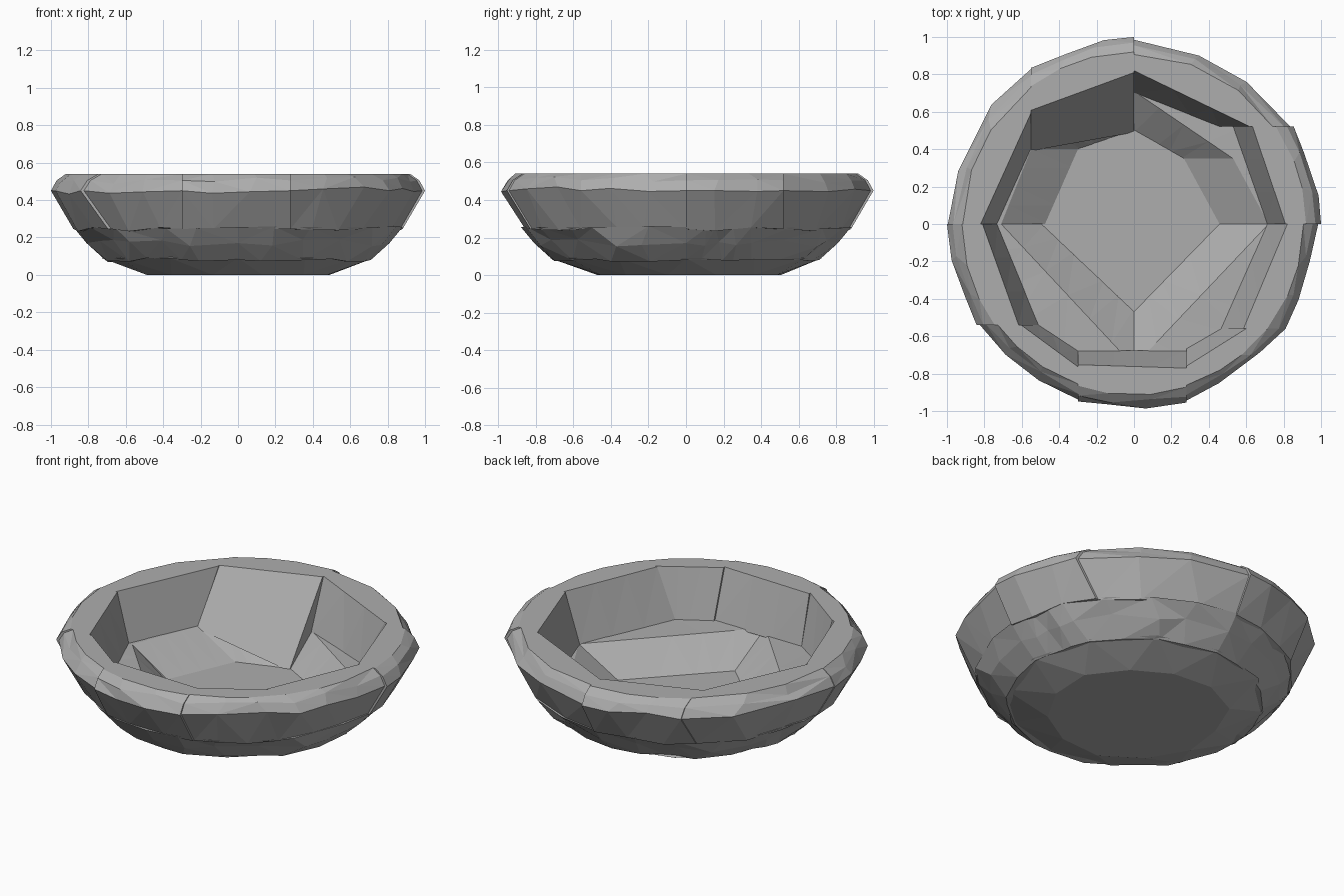
import bpy, bmesh, math, random

random.seed(7)
if "Cube" in bpy.data.objects:
    bpy.data.objects.remove(bpy.data.objects["Cube"])

stone_grey = bpy.data.materials.new("stone_grey")
stone_grey.use_nodes = True
colour = (0.42, 0.42, 0.42, 1)
stone_grey.diffuse_color = colour
stone_grey.node_tree.nodes["Principled BSDF"].inputs["Base Color"].default_value = colour


def finish(name, bm):
    bmesh.ops.triangulate(bm, faces=[f for f in bm.faces if len(f.verts) == 4])
    bmesh.ops.recalc_face_normals(bm, faces=bm.faces)
    mesh = bpy.data.meshes.new(name)
    bm.to_mesh(mesh)
    bm.free()
    mesh.materials.append(stone_grey)
    bpy.context.collection.objects.link(bpy.data.objects.new(name, mesh))


def on_cut(cut, r):
    """Point at radius r on an axis-aligned joint between two stones."""
    axis, value, side = cut
    other = side * math.sqrt(r * r - value * value)
    return (value, other) if axis == "x" else (other, value)


def stone(name, start, end, inner, outer, steps=3):
    """Sweep a section between two joints: straight inside, round and chipped outside."""
    bm = bmesh.new()
    columns = []
    for i in range(steps + 1):
        t = i / steps
        ring = []
        for r0, r1, z0, z1 in inner:
            (ax, ay), (bx, by) = on_cut(start, r0), on_cut(end, r1)
            ring.append(bm.verts.new((ax + (bx - ax) * t, ay + (by - ay) * t, z0 + (z1 - z0) * t)))
        for r, z, chip in outer:
            (ax, ay), (bx, by) = on_cut(start, r), on_cut(end, r)
            a = math.atan2(ay, ax)
            sweep = (math.atan2(by, bx) - a) % math.tau
            if 0 < i < steps:
                r -= random.uniform(0, chip)
                z += random.uniform(-chip, chip) * 0.8
                t_out = t + random.uniform(-0.06, 0.06)
            else:
                t_out = t
            angle = a + sweep * t_out
            ring.append(bm.verts.new((r * math.cos(angle), r * math.sin(angle), z)))
        columns.append(ring)
    n = len(columns[0])
    for left, right in zip(columns, columns[1:]):
        for j in range(n):
            k = (j + 1) % n
            bm.faces.new((left[j], left[k], right[k], right[j]))
    bm.faces.new(columns[0])
    bm.faces.new(columns[-1])
    finish(name, bm)


# Joints shared by both courses
RIGHT, LEFT = ("y", 0, 1), ("y", 0, -1)
BACK, FRONT = ("x", 0, 1), ("x", 0, -1)

# Rim stones: joints, inner bottom radii, inner bottom heights, outer radius
back_right, back_left = ("y", 0.52, 1), ("x", -0.55, 1)
front_left, front_mid_left = ("y", -0.54, -1), ("x", -0.30, -1)
front_mid_right, front_right = ("x", 0.28, -1), ("y", -0.56, 1)
rim = [
    (RIGHT, back_right, 0.71, 0.74, 0.24, 0.24, 1.0),
    (back_right, BACK, 0.69, 0.70, 0.24, 0.24, 0.985),
    (BACK, back_left, 0.49, 0.675, 0.09, 0.24, 1.0),
    (back_left, LEFT, 0.68, 0.73, 0.24, 0.24, 0.995),
    (LEFT, front_left, 0.73, 0.74, 0.24, 0.24, 1.0),
    (front_left, front_mid_left, 0.74, 0.74, 0.24, 0.24, 0.985),
    (front_mid_left, front_mid_right, 0.74, 0.73, 0.24, 0.24, 0.995),
    (front_mid_right, front_right, 0.72, 0.725, 0.24, 0.24, 0.985),
    (front_right, RIGHT, 0.725, 0.71, 0.24, 0.24, 0.985),
]
for i, (start, end, r0, r1, z0, z1, size) in enumerate(rim):
    inner = [(r0, r1, z0, z1), (0.81, 0.82, 0.54, 0.54)]
    outer = [(0.92 * size, 0.54, 0), (0.97 * size, 0.505, 0.025),
             (size, 0.45, 0.025), (0.88 * size, 0.245, 0.015)]
    stone(f"rim_stone_{i + 1}", start, end, inner, outer)

# Lower stones: joints, inner bottom radii, inner top radii
side_right, side_left = ("y", 0.35, 1), ("y", 0.40, -1)
lower = [
    (RIGHT, side_right, 0.44, 0.43, 0.72, 0.635),
    (side_right, BACK, 0.43, 0.49, 0.635, 0.71),
    (BACK, side_left, 0.49, 0.49, 0.71, 0.68),
    (side_left, LEFT, 0.49, 0.46, 0.68, 0.71),
    (LEFT, FRONT, 0.48, 0.45, 0.71, 0.76),
    (FRONT, RIGHT, 0.45, 0.44, 0.76, 0.72),
]
for i, (start, end, b0, b1, t0, t1) in enumerate(lower):
    inner = [(b0, b1, 0.09, 0.09), (t0, t1, 0.25, 0.25)]
    outer = [(0.88, 0.255, 0.01), (0.81, 0.17, 0.025), (0.71, 0.08, 0.015)]
    stone(f"lower_stone_{i + 1}", start, end, inner, outer, 6 if i > 3 else 4)

# Base stone: a chipped shallow dish with a flat foot and the bowl floor on top
bm = bmesh.new()
sides = 12
loops = []
for r, z, chip, shift in ((0.52, 0, 0.05, 0.03), (0.73, 0.09, 0.02, 0), (0.7, 0.1, 0, 0)):
    loop = []
    for k in range(sides):
        a = math.tau * (k + 0.5 * (z == 0)) / sides
        rr = r - random.uniform(0, chip)
        loop.append(bm.verts.new((rr * math.cos(a), rr * math.sin(a) + shift, z)))
    loops.append(loop)
for low, high in zip(loops, loops[1:]):
    for k in range(sides):
        m = (k + 1) % sides
        bm.faces.new((low[k], low[m], high[m], high[k]))
bm.faces.new(loops[0])
bm.faces.new(loops[-1])
finish("base_stone", bm)
